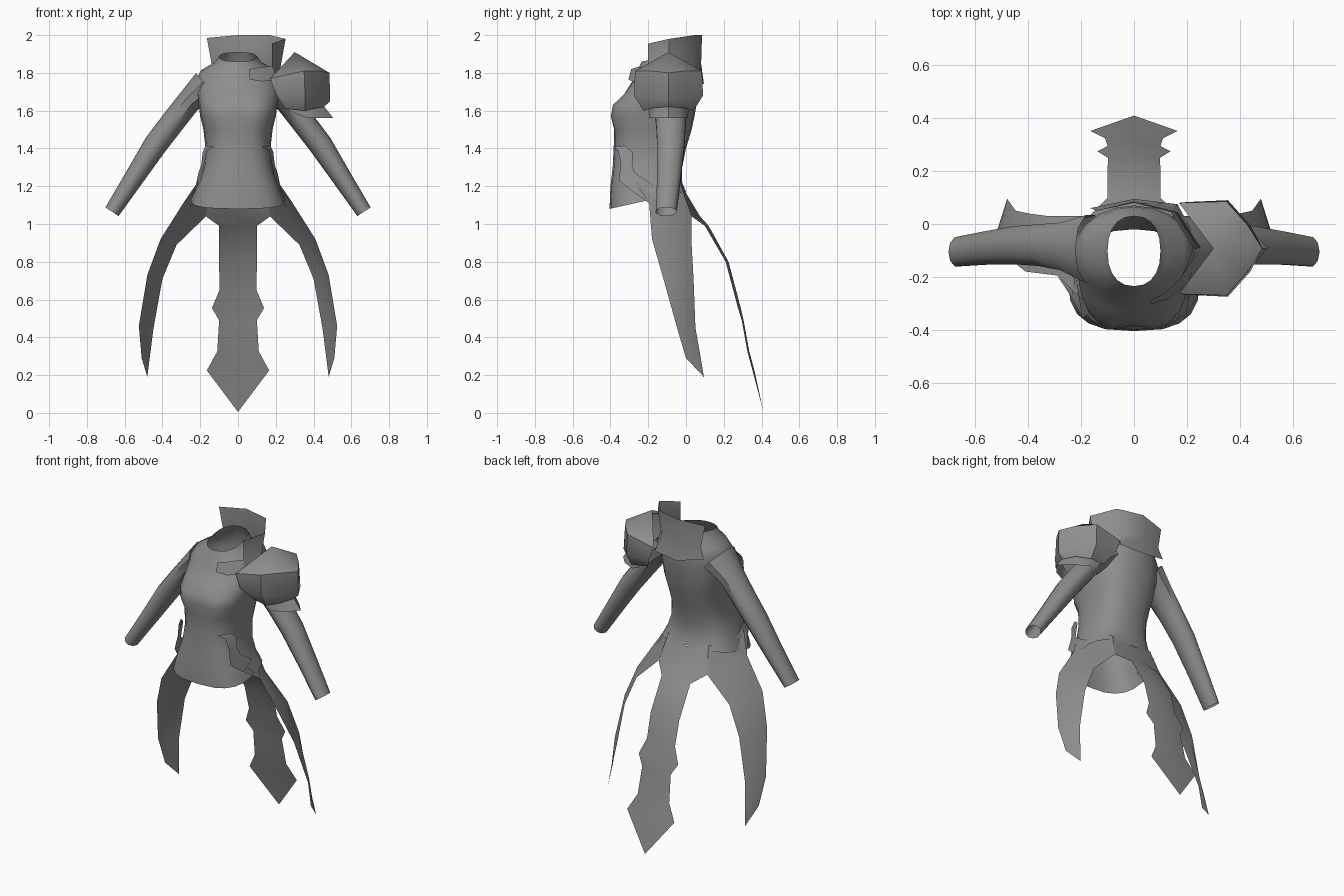
import bpy, bmesh, math
from mathutils import Vector

grey = bpy.data.materials.new("cloth grey")
grey.diffuse_color = (0.27, 0.27, 0.27, 1)


def make(name, verts, faces, mirror=False, angle=45):
    """Mesh object with merged points, consistent normals and smooth shading."""
    me = bpy.data.meshes.new(name)
    me.from_pydata([tuple(v) for v in verts], [], faces)
    bm = bmesh.new()
    bm.from_mesh(me)
    bmesh.ops.remove_doubles(bm, verts=bm.verts, dist=0.0005)
    bmesh.ops.recalc_face_normals(bm, faces=bm.faces)
    bm.to_mesh(me)
    bm.free()
    me.materials.append(grey)
    ob = bpy.data.objects.new(name, me)
    bpy.context.collection.objects.link(ob)
    bpy.ops.object.select_all(action='DESELECT')
    ob.select_set(True)
    bpy.context.view_layer.objects.active = ob
    bpy.ops.object.shade_smooth_by_angle(angle=math.radians(angle))
    if mirror:
        mod = ob.modifiers.new("Mirror", 'MIRROR')
        mod.merge_threshold = 0.001
    return ob


def loft(name, rows, closed=False, **kw):
    """Skin equal-length rows of points with quads."""
    n = len(rows[0])
    verts = [p for r in rows for p in r]
    faces = []
    for i in range(len(rows) - 1):
        for j in range(n if closed else n - 1):
            k = (j + 1) % n
            faces.append((i * n + j, i * n + k, (i + 1) * n + k, (i + 1) * n + j))
    return make(name, verts, faces, **kw)


# Bodice: rings of (z front, z back, half width, y front, y back, squareness, bust)
RINGS = [
    (1.08, 1.17, .25, -.405, .00, 2.8, 0),
    (1.20, 1.22, .215, -.400, -.02, 2.8, 0),
    (1.30, 1.30, .183, -.388, -.02, 2.7, 0),
    (1.40, 1.40, .172, -.383, .00, 2.6, 0),
    (1.50, 1.50, .183, -.385, .03, 2.6, .005),
    (1.57, 1.57, .200, -.408, .045, 2.7, .025),
    (1.63, 1.63, .208, -.397, .055, 2.6, .025),
    (1.69, 1.69, .220, -.335, .065, 2.3, .01),
    (1.755, 1.76, .228, -.285, .07, 2.0, 0),
    (1.81, 1.82, .195, -.260, .065, 2.0, 0),
    (1.84, 1.87, .125, -.245, .05, 2.1, 0),
    (1.86, 1.91, .100, -.235, .03, 2.3, 0),
]
SIDES = 20
rows = []
for zf, zb, w, yf, yb, n, bust in RINGS:
    ring = []
    for i in range(SIDES):
        a = 2 * math.pi * i / SIDES
        c, s = math.cos(a), math.sin(a)
        x = w * math.copysign(abs(c) ** (2 / n), c)
        t = math.copysign(abs(s) ** (2 / n), s)
        y = (yf + yb) / 2 + (yb - yf) / 2 * t
        if s < 0:
            y += bust * max(0, 1 - abs(x) / .09)
        f = (t + 1) / 2
        ring.append((x, y, zf * (1 - f) + zb * f))
    rows.append(ring)
loft("bodice", rows, closed=True)

# Sleeves: open tubes of (x, y, z, radius in the arm plane, radius in y)
ARM = [(.165, -.095, 1.735, .085, .135), (.262, -.085, 1.646, .064, .095),
       (.345, -.08, 1.54, .064, .083), (.437, -.08, 1.42, .063, .076),
       (.55, -.09, 1.245, .052, .066), (.667, -.105, 1.065, .042, .058)]
rows = []
for i, (x, y, z, r, ry) in enumerate(ARM):
    a, b = ARM[max(i - 1, 0)], ARM[min(i + 1, len(ARM) - 1)]
    d = Vector((b[0] - a[0], 0, b[2] - a[2])).normalized()
    side = Vector((-d.z, 0, d.x))
    rows.append([Vector((x, y, z)) + side * r * math.cos(t) + Vector((0, ry * math.sin(t), 0))
                 for t in (2 * math.pi * k / 10 for k in range(10))])
loft("sleeves", rows, closed=True, mirror=True)

# Side coat tails: outer front edge, inner back edge, bulged middle
EDGES = [((.215, -.27, 1.22), (.14, -.025, 1.20)), ((.29, -.195, 1.11), (.17, .03, 1.04)),
         ((.41, -.18, .92), (.325, .03, .89)), ((.48, -.125, .73), (.40, .04, .71)),
         ((.525, -.05, .46), (.447, .05, .45)), ((.51, 0, .29), (.465, .075, .31)),
         ((.48, .095, .19), (.48, .095, .19))]
rows = []
for i, (f, b) in enumerate(EDGES):
    f, b = Vector(f), Vector(b)
    bulge = Vector((.03, .01, .0)) * (1 - i / 6)
    rows.append([f, (f + b) / 2 + bulge, b])
loft("side_tails", rows, mirror=True, angle=60)

# Back coat tail: (half width, y, z, edge y setback), ending in a spear point
TAIL = [(.14, 0, 1.165, .025), (.17, .075, 1.04, .045), (.10, .12, .99, .02),
        (.10, .225, .80, .015), (.098, .265, .65, .015), (.138, .29, .555, .015),
        (.10, .305, .49, .01), (.11, .335, .325, .01), (.165, .362, .225, .01),
        (0, .41, .005, 0)]
rows = [[(-w, y - e, z + (.035 if i == 0 else 0)), (0, y, z), (w, y - e, z + (.035 if i == 0 else 0))]
        for i, (w, y, z, e) in enumerate(TAIL)]
loft("back_tail", rows, angle=60)

# Waist straps rising from the skirt onto the front of the bodice
STRAP = [((.125, -.385, 1.41), (.172, -.325, 1.415)), ((.165, -.36, 1.39), (.187, -.28, 1.38)),
         ((.178, -.345, 1.32), (.195, -.285, 1.31)), ((.195, -.355, 1.23), (.21, -.27, 1.27)),
         ((.235, -.28, 1.17), (.222, -.18, 1.21)), ((.29, -.195, 1.11), (.14, -.02, 1.20))]
loft("waist_straps", [[f, b] for f, b in STRAP], mirror=True)

# Asymmetric standing collar with a flap over the shoulders
TOP = [(-.165, .045, 1.985), (0, .085, 2.0), (.165, .045, 2.0), (.252, -.09, 1.98), (.18, -.20, 1.955)]
BASE = [(-.14, .05, 1.85), (0, .08, 1.85), (.14, .045, 1.845), (.225, -.09, 1.83), (.18, -.20, 1.835)]
HEM = [(-.165, .06, 1.78), (0, .095, 1.74), (.165, .075, 1.75), (.25, -.09, 1.77), (.205, -.225, 1.76)]
loft("collar", [TOP, BASE, HEM])
loft("collar_front_band", [[BASE[-1], (.12, -.26, 1.83), (.06, -.29, 1.82)],
                           [HEM[-1], (.13, -.285, 1.755), (.06, -.305, 1.765)]])


# Pauldron: each half arc runs from front inner to outer, then is mirrored in depth
def arc(pts):
    return pts + [(x, -.185 - y, z) for x, y, z in reversed(pts[:-1])]


apex = (.30, -.0925, 1.91)
shell = [[apex] * 7,
         arc([(.17, -.265, 1.77), (.35, -.27, 1.81), (.43, -.18, 1.81), (.485, -.0925, 1.80)]),
         arc([(.20, -.268, 1.69), (.355, -.275, 1.68), (.44, -.18, 1.66), (.487, -.0925, 1.65)]),
         arc([(.25, -.21, 1.61), (.355, -.225, 1.60), (.42, -.17, 1.615), (.455, -.0925, 1.62)])]
loft("pauldron", shell, angle=40)
loft("pauldron_lower_plate", [
    arc([(.25, -.19, 1.63), (.34, -.20, 1.63), (.41, -.15, 1.63), (.45, -.0925, 1.63)]),
    arc([(.27, -.19, 1.60), (.37, -.195, 1.56), (.45, -.155, 1.56), (.505, -.0925, 1.56)])])
